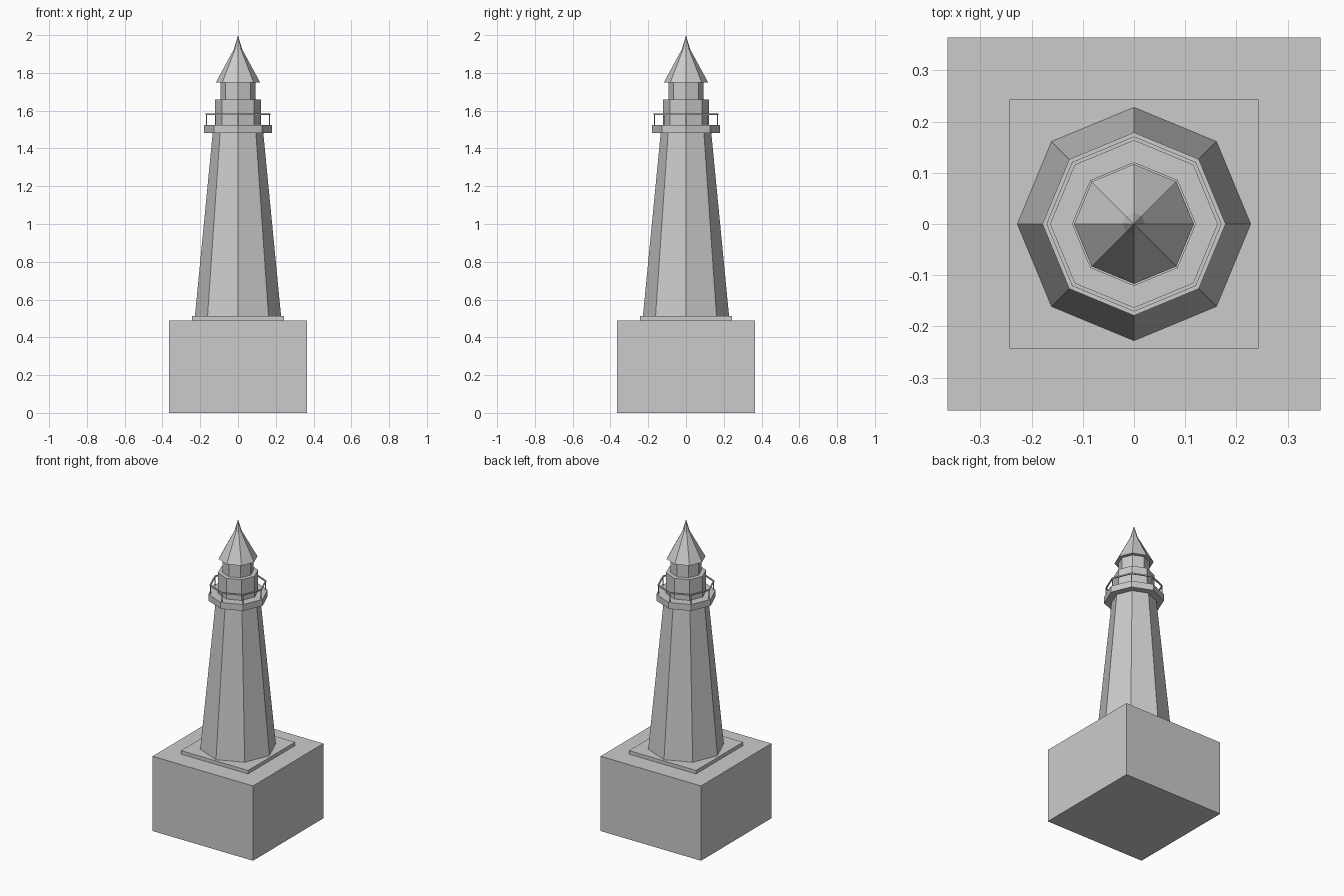
import bpy, bmesh
from math import cos, sin, pi
from mathutils import Vector

if "Cube" in bpy.data.objects:
    bpy.data.objects.remove(bpy.data.objects["Cube"], do_unlink=True)

SIDES = 8

stone = bpy.data.materials.new("light grey stone")
stone.use_nodes = True
grey = (0.6, 0.6, 0.6, 1)
stone.diffuse_color = grey
stone.node_tree.nodes["Principled BSDF"].inputs["Base Color"].default_value = grey


def finish(name, bm):
    bmesh.ops.recalc_face_normals(bm, faces=bm.faces)
    mesh = bpy.data.meshes.new(name)
    bm.to_mesh(mesh)
    bm.free()
    mesh.materials.append(stone)
    obj = bpy.data.objects.new(name, mesh)
    bpy.context.collection.objects.link(obj)
    return obj


def corner(radius, i, z):
    angle = 2 * pi * i / SIDES
    return Vector((radius * cos(angle), radius * sin(angle), z))


def block(name, half, z0, z1):
    bm = bmesh.new()
    bmesh.ops.create_cube(bm, size=1)
    for v in bm.verts:
        v.co = (v.co.x * 2 * half, v.co.y * 2 * half, z1 if v.co.z > 0 else z0)
    return finish(name, bm)


def octagon(name, profile):
    """Capped eight-sided solid through (radius, height) points."""
    bm = bmesh.new()
    rings = [[bm.verts.new(corner(r, i, z)) for i in range(SIDES)]
             if r > 0 else [bm.verts.new((0, 0, z))] for r, z in profile]
    for low, high in zip(rings, rings[1:]):
        for i in range(SIDES):
            j = (i + 1) % SIDES
            if len(high) == 1:
                bm.faces.new((low[i], low[j], high[0]))
            else:
                bm.faces.new((low[i], low[j], high[j], high[i]))
    bm.faces.new(rings[0])
    if len(rings[-1]) > 1:
        bm.faces.new(rings[-1])
    return finish(name, bm)


# Square foundation
block("foundation", 0.364, 0, 0.49)
block("plinth", 0.243, 0.49, 0.513)

# Tapered tower and the stages above it
octagon("tower", [(0.228, 0.513), (0.134, 1.482)])
octagon("gallery_deck", [(0.179, 1.482), (0.179, 1.524)])
octagon("watch_room", [(0.121, 1.524), (0.121, 1.66)])
octagon("lantern_room", [(0.093, 1.66), (0.093, 1.75)])
octagon("roof", [(0.117, 1.75), (0.022, 1.925), (0, 2.0)])

# Railing ring with a square section
bm = bmesh.new()
section = [(0.163, 1.578), (0.171, 1.578), (0.171, 1.586), (0.163, 1.586)]
rings = [[bm.verts.new(corner(r, i, z)) for r, z in section] for i in range(SIDES)]
for i in range(SIDES):
    a, b = rings[i], rings[(i + 1) % SIDES]
    for k in range(4):
        m = (k + 1) % 4
        bm.faces.new((a[k], a[m], b[m], b[k]))
finish("gallery_rail", bm)

# Railing posts at the corners
for i in range(SIDES):
    bm = bmesh.new()
    bmesh.ops.create_cone(bm, cap_ends=True, segments=6, radius1=0.003,
                          radius2=0.003, depth=0.056)
    bmesh.ops.translate(bm, verts=bm.verts, vec=corner(0.167, i, 1.551))
    finish(f"rail_post_{i + 1}", bm)
